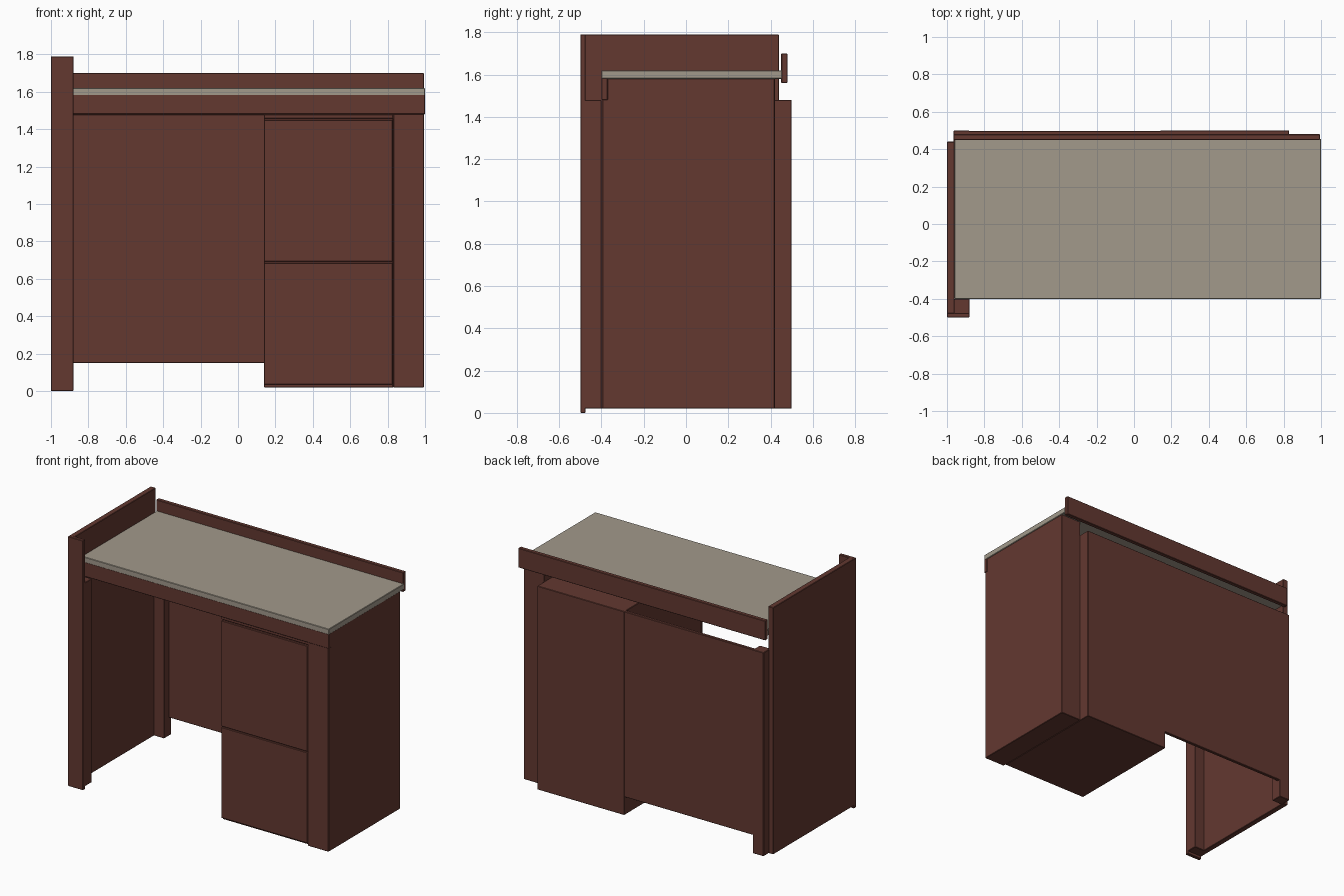
import bpy
import bmesh
from mathutils import Vector

default = bpy.data.objects.get("Cube")
if default:
    bpy.data.objects.remove(default, do_unlink=True)


def make_material(name, rgb):
    mat = bpy.data.materials.new(name)
    mat.use_nodes = True
    colour = (*rgb, 1)
    mat.diffuse_color = colour
    bsdf = mat.node_tree.nodes["Principled BSDF"]
    bsdf.inputs["Base Color"].default_value = colour
    bsdf.inputs["Roughness"].default_value = 0.8
    return mat


WOOD = make_material("dark reddish wood", (0.125, 0.040, 0.030))
TOP = make_material("warm grey laminate", (0.36, 0.32, 0.26))


def board(name, x, y, z, mat=WOOD, bevel=0.003):
    """Box spanning the given (min, max) ranges, with softened edges."""
    low, high = (Vector(corner) for corner in zip(x, y, z))
    bm = bmesh.new()
    bmesh.ops.create_cube(bm, size=1)
    bmesh.ops.scale(bm, vec=high - low, verts=bm.verts)
    mesh = bpy.data.meshes.new(name)
    bm.to_mesh(mesh)
    bm.free()
    mesh.materials.append(mat)
    obj = bpy.data.objects.new(name, mesh)
    obj.location = (low + high) / 2
    bpy.context.collection.objects.link(obj)
    if bevel:
        mod = obj.modifiers.new("soft edges", 'BEVEL')
        mod.width = bevel
        mod.segments = 1
    return obj


FLOOR = 0.02       # underside of the carcass
CARCASS = 1.48     # height of cabinet, posts and back panel
FRONT, BACK = -0.40, 0.50
CAB = (0.14, 0.83)  # width of the drawer cabinet

# Tall end panel with its front and back posts
board("end_panel", (-1, -0.96), (-0.48, 0.44), (FLOOR, 1.79))
board("end_front_trim", (-1, -0.88), (-0.5, -0.475), (0, 1.79))
board("end_front_post", (-0.97, -0.88), (-0.48, FRONT), (FLOOR, CARCASS))
board("end_back_post", (-0.965, -0.88), (0.42, BACK), (FLOOR, CARCASS))

# Worktop, front apron and raised back rail
board("worktop", (-0.96, 1), (FRONT, 0.455), (1.58, 1.62), TOP)
board("front_apron", (-0.96, 1), (FRONT, -0.37), (CARCASS, 1.585))
board("back_rail", (-0.965, 0.995), (0.45, 0.48), (1.56, 1.70))

# Side support beside the cabinet
board("side_support", (CAB[1], 0.995), (-0.395, 0.42), (FLOOR, 1.582))

# Drawer cabinet, open recess at its back edge hidden by the panel
board("cabinet", CAB, (-0.375, BACK), (FLOOR, CARCASS))
for name, z in (("lower_drawer", (0.035, 0.686)), ("upper_drawer", (0.692, 1.45))):
    board(name, (CAB[0], CAB[1] - 0.004), (-0.392, -0.37), z)
board("cabinet_top_strip", CAB, (-0.39, -0.37), (1.457, CARCASS))

# Back panel behind the leg space
board("back_panel", (-0.89, CAB[0] + 0.01), (0.475, BACK - 0.002), (0.15, CARCASS))
